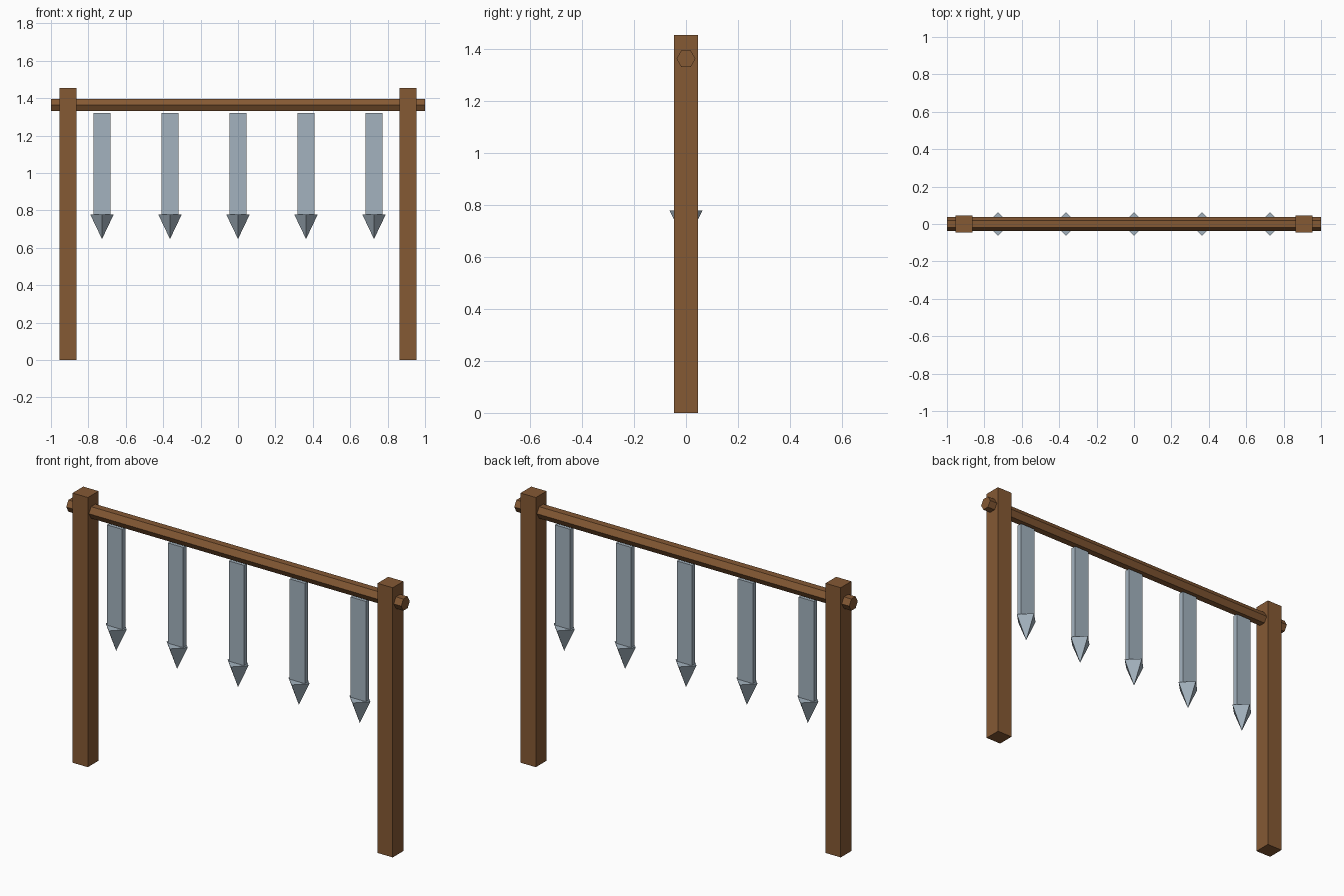
import bpy
from math import pi

cube = bpy.data.objects.get("Cube")
if cube:
    bpy.data.objects.remove(cube, do_unlink=True)


def make_material(name, rgb):
    mat = bpy.data.materials.new(name)
    mat.use_nodes = True
    color = (*rgb, 1)
    mat.diffuse_color = color
    mat.node_tree.nodes["Principled BSDF"].inputs["Base Color"].default_value = color
    return mat


wood = make_material("brown wood", (0.235, 0.10, 0.034))
steel = make_material("grey steel", (0.37, 0.45, 0.52))


def finish(name, mat):
    obj = bpy.context.object
    obj.name = name
    obj.data.materials.append(mat)
    bpy.ops.object.transform_apply(location=False, rotation=True, scale=True)
    return obj


def box(name, center, size, mat):
    bpy.ops.mesh.primitive_cube_add(size=1, location=center)
    bpy.context.object.scale = size
    return finish(name, mat)


# Square posts
post_height = 1.455
for side, x in (("left", 0.91), ("right", -0.91)):
    box(side + "_post", (x, 0, post_height / 2), (0.091, 0.091, post_height), wood)

# Hexagonal crossbar with flats on top and bottom
bpy.ops.mesh.primitive_cylinder_add(vertices=6, radius=0.0364, depth=2,
                                    location=(0, 0, 1.364), rotation=(0, pi / 2, 0))
bar = finish("crossbar", wood)
half_height = max(v.co.z for v in bar.data.vertices)
if half_height > 0.034:
    bar.rotation_euler.x = pi / 6

# Hanging flat blades with four-sided points
blade_top, blade_bottom, tip_height = 1.32, 0.775, 0.132
for i in range(5):
    x = (i - 2) * 0.3636
    box(f"blade_{i + 1}", (x, 0, (blade_top + blade_bottom) / 2),
        (0.091, 0.027, blade_top - blade_bottom), steel)
    bpy.ops.mesh.primitive_cone_add(vertices=4, radius1=0.063, radius2=0, depth=tip_height,
                                    location=(x, 0, blade_bottom + 0.004 - tip_height / 2),
                                    rotation=(pi, 0, 0))
    finish(f"blade_point_{i + 1}", steel)
